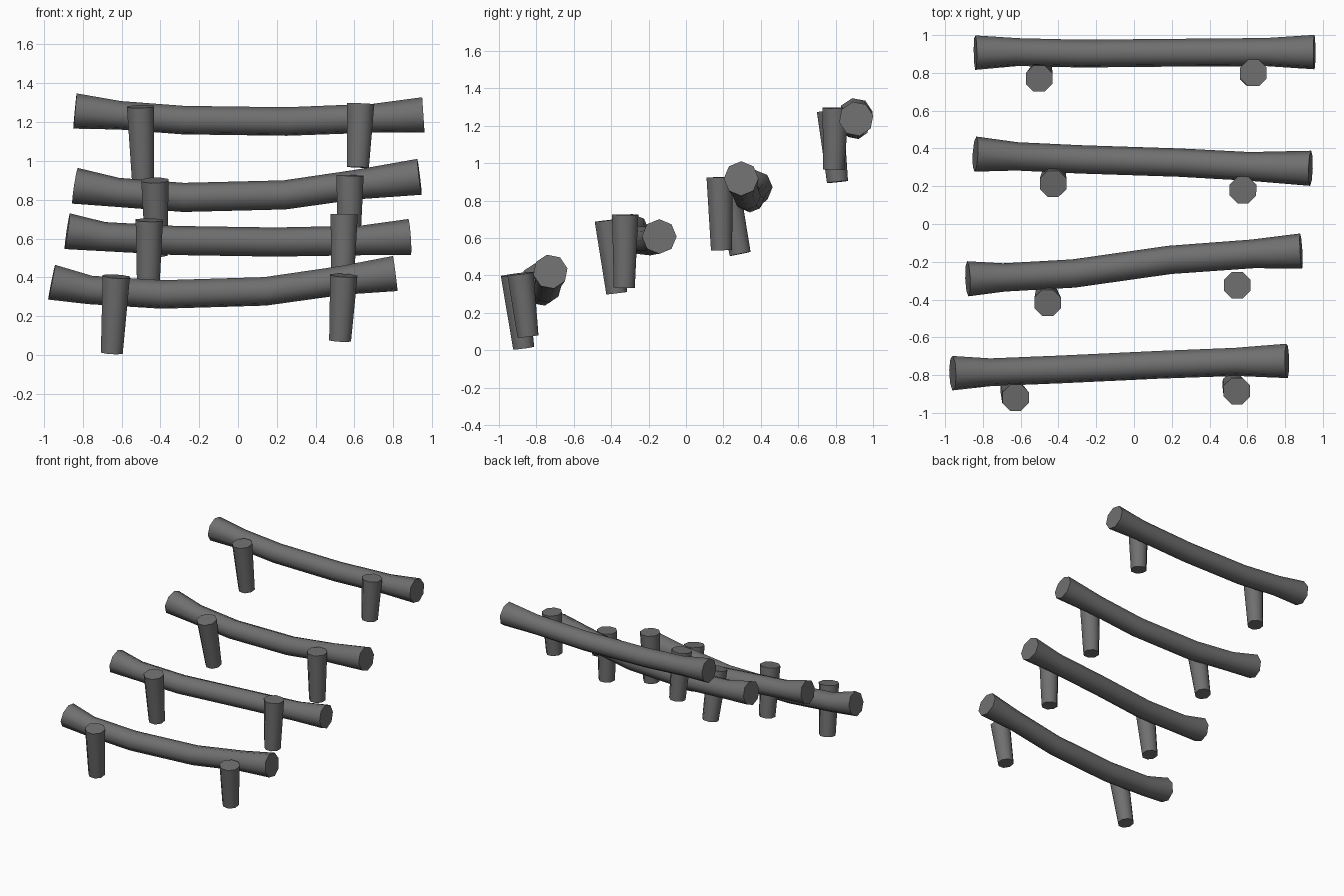
import bpy, bmesh, math
from mathutils import Vector

if "Cube" in bpy.data.objects:
    bpy.data.objects.remove(bpy.data.objects["Cube"])

wood = bpy.data.materials.new("dark_grey_wood")
wood.diffuse_color = (0.16, 0.16, 0.16, 1)
wood.use_nodes = True
wood.node_tree.nodes["Principled BSDF"].inputs["Base Color"].default_value = wood.diffuse_color


def tube(name, path, radii, up, phase=0.0, sides=8):
    """Capped eight-sided tube swept along a path."""
    pts = [Vector(p) for p in path]
    bm = bmesh.new()
    rings = []
    for i, p in enumerate(pts):
        t = (pts[min(i + 1, len(pts) - 1)] - pts[max(i - 1, 0)]).normalized()
        side = t.cross(Vector(up)).normalized()
        top = side.cross(t)
        rings.append([bm.verts.new(p + radii[i] * (top * math.cos(a) + side * math.sin(a)))
                      for a in (phase + 2 * math.pi * k / sides for k in range(sides))])
    for a, b in zip(rings, rings[1:]):
        for k in range(sides):
            n = (k + 1) % sides
            bm.faces.new((a[k], a[n], b[n], b[k]))
    bm.faces.new(rings[0])
    bm.faces.new(rings[-1])
    bmesh.ops.recalc_face_normals(bm, faces=bm.faces)
    mesh = bpy.data.meshes.new(name)
    bm.to_mesh(mesh)
    bm.free()
    mesh.materials.append(wood)
    obj = bpy.data.objects.new(name, mesh)
    bpy.context.collection.objects.link(obj)
    bpy.context.view_layer.objects.active = obj
    obj.select_set(True)
    bpy.ops.object.shade_smooth_by_angle(angle=math.radians(60))
    obj.select_set(False)


# Sagging logs with flared ends, lowest step first
logs = [
    [(-.96, -.79, .375), (-.76, -.785, .335), (-.39, -.77, .312),
     (.14, -.745, .328), (.54, -.73, .385), (.81, -.725, .42)],
    [(-.88, -.29, .638), (-.69, -.283, .61), (-.32, -.262, .59),
     (.19, -.19, .582), (.63, -.158, .59), (.885, -.143, .608)],
    [(-.84, .37, .872), (-.62, .358, .838), (-.28, .342, .812),
     (.24, .325, .825), (.61, .305, .878), (.935, .295, .918)],
    [(-.84, .907, 1.257), (-.61, .91, 1.235), (-.28, .902, 1.21),
     (.25, .907, 1.203), (.70, .91, 1.22), (.955, .91, 1.237)],
]
log_radii = (.093, .075, .075, .075, .076, .093)
for i, path in enumerate(logs):
    tube(f"step_log_{i + 1}", path, log_radii, (0, 0, 1), phase=(.2, 0, 0, .2)[i])

# Tapered, leaning stakes that hold each log: (foot, head)
stakes = [
    ((-.65, -.868, .012), (-.627, -.92, .405)), ((.526, -.845, .075), (.545, -.885, .41)),
    ((-.463, -.37, .305), (-.457, -.418, .695)), ((.538, -.33, .335), (.547, -.325, .725)),
    ((-.42, .29, .515), (-.428, .213, .9)), ((.572, .19, .535), (.577, .18, .925)),
    ((-.49, .81, .9), (-.502, .77, 1.28)), ((.618, .79, .967), (.632, .8, 1.295)),
]
for i, path in enumerate(stakes):
    name = f"stake_{'left' if i % 2 == 0 else 'right'}_{i // 2 + 1}"
    tube(name, path, (.061, .076), (0, 1, 0), phase=math.pi / 8)
